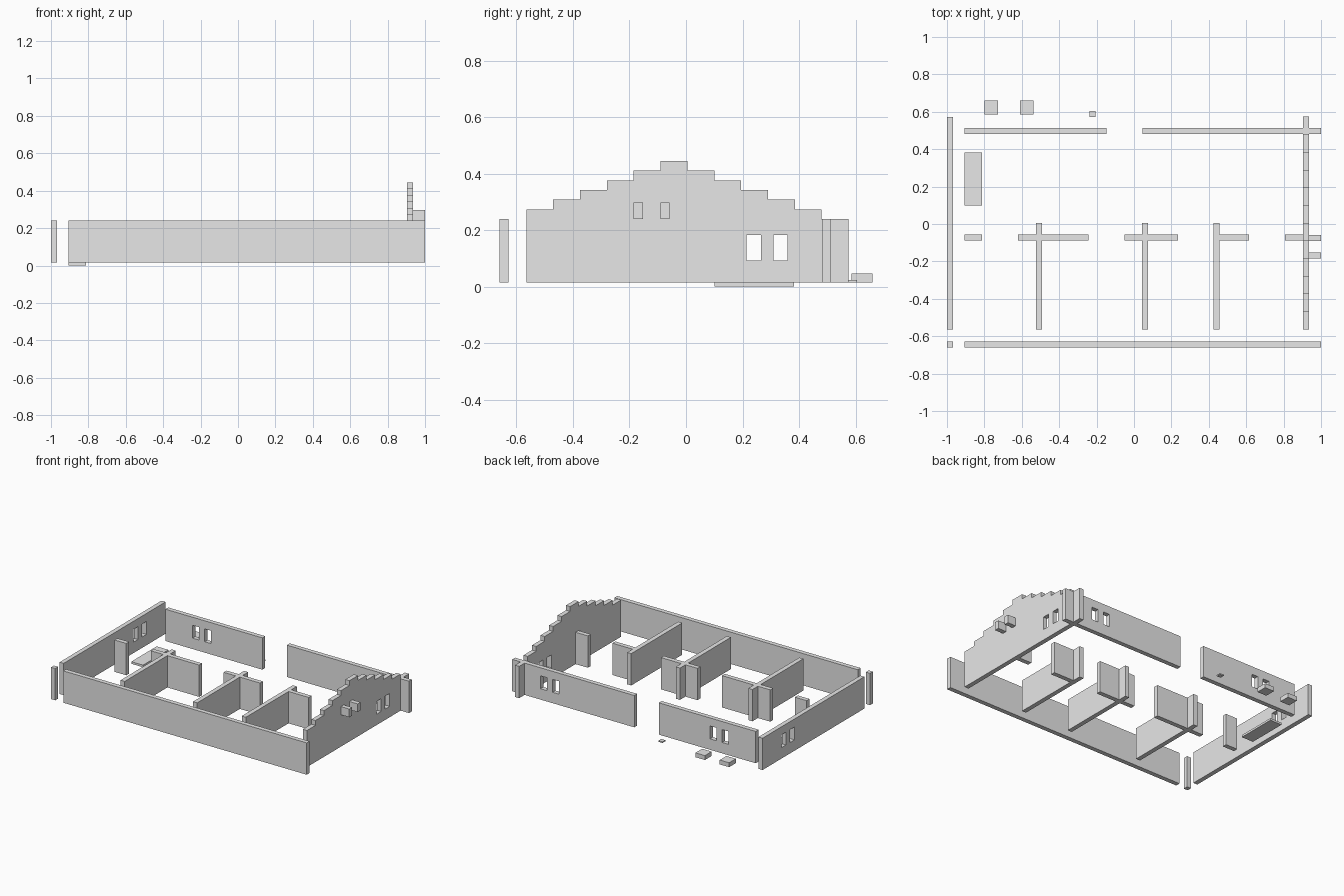
import bpy
import bmesh

if "Cube" in bpy.data.objects:
    bpy.data.objects.remove(bpy.data.objects["Cube"])

GREY = (0.8, 0.8, 0.8, 1.0)
mat = bpy.data.materials.new("plain grey")
mat.use_nodes = True
mat.diffuse_color = GREY
mat.node_tree.nodes["Principled BSDF"].inputs["Base Color"].default_value = GREY

BASE, TOP = 0.015, 0.24      # wall bottom and top
THICK = 0.032                # wall thickness
STEP = 0.095                 # building module


def add_object(name, bm):
    bmesh.ops.recalc_face_normals(bm, faces=bm.faces)
    mesh = bpy.data.meshes.new(name)
    bm.to_mesh(mesh)
    bm.free()
    mesh.materials.append(mat)
    ob = bpy.data.objects.new(name, mesh)
    bpy.context.collection.objects.link(ob)
    return ob


def box(name, x, y, z=(BASE, TOP)):
    """Box from its (low, high) range on each axis."""
    bm = bmesh.new()
    bmesh.ops.create_cube(bm, size=1)
    for v in bm.verts:
        v.co = [r[0] if c < 0 else r[1] for c, r in zip(v.co, (x, y, z))]
    return add_object(name, bm)


def cut_windows(wall, centres, along_x):
    """Cut a pair of narrow openings through a wall."""
    for c in centres:
        across, through = (c - 0.025, c + 0.025), (-2, 2)
        if along_x:
            through = (0.4, 0.6)
            cutter = box("window_cutter", across, through, (0.092, 0.183))
        else:
            cutter = box("window_cutter", through, across, (0.092, 0.183))
        cutter.hide_render = True
        mod = wall.modifiers.new("window", "BOOLEAN")
        mod.operation = "DIFFERENCE"
        mod.solver = "EXACT"
        mod.object = cutter
        bpy.context.view_layer.update()
        cut = wall.evaluated_get(bpy.context.evaluated_depsgraph_get())
        mesh = bpy.data.meshes.new_from_object(cut)
        wall.modifiers.clear()
        wall.data = mesh
        bpy.data.objects.remove(cutter)


# Outer walls
FRONT, BACK = (-0.66, -0.628), (0.482, 0.514)
LEFT_END = (-1.0, -0.968)
SIDE_WINDOWS = (0.24, 0.335)
box("front_wall", (-0.905, 1.0), FRONT)
box("corner_post", LEFT_END, FRONT)
side = box("right_side_wall", LEFT_END, (-0.565, 0.573))
cut_windows(side, SIDE_WINDOWS, False)
back_a = box("back_wall_right", (-0.905, -0.147), BACK)
cut_windows(back_a, (-0.668, -0.573), True)
back_b = box("back_wall_left", (0.045, 1.0), BACK)
cut_windows(back_b, (0.659, 0.754), True)

# Stepped gable wall
profile = [(-0.565, BASE)]
y = -0.565
for i in range(12):
    level = i + 1 if i < 6 else 11 - i
    z = TOP + level * 0.0342
    profile += [(y, z), (y + STEP, z)]
    y += STEP
profile.append((y, BASE))
bm = bmesh.new()
face = bm.faces.new([bm.verts.new((0.903, py, pz)) for py, pz in profile])
ext = bmesh.ops.extrude_face_region(bm, geom=[face])
moved = [g for g in ext["geom"] if isinstance(g, bmesh.types.BMVert)]
bmesh.ops.translate(bm, verts=moved, vec=(THICK, 0, 0))
gable = add_object("stepped_gable", bm)
cut_windows(gable, SIDE_WINDOWS, False)

# Small blocks projecting from the gable
for y in (-0.185, -0.09):
    box("gable_block", (0.935, 1.0), (y, y + THICK), (TOP, 0.298))

# Partition walls and their cross pieces
for x in (-0.523, 0.044, 0.425):
    box("partition", (x, x + THICK), (-0.565, 0.005))
for x in ((-0.905, -0.813), (-0.62, -0.242), (-0.05, 0.235),
          (0.425, 0.615), (0.807, 0.903)):
    box("cross_partition", x, (-0.088, -0.056))

# Floor slab and loose blocks behind the building
box("floor_slab", (-0.905, -0.813), (0.1, 0.383), (0, BASE))
for x in (-0.763, -0.573):
    box("step_block", (x - 0.037, x + 0.037), (0.585, 0.66), (BASE, 0.046))
box("small_plate", (-0.239, -0.207), (0.573, 0.605), (BASE, 0.023))
